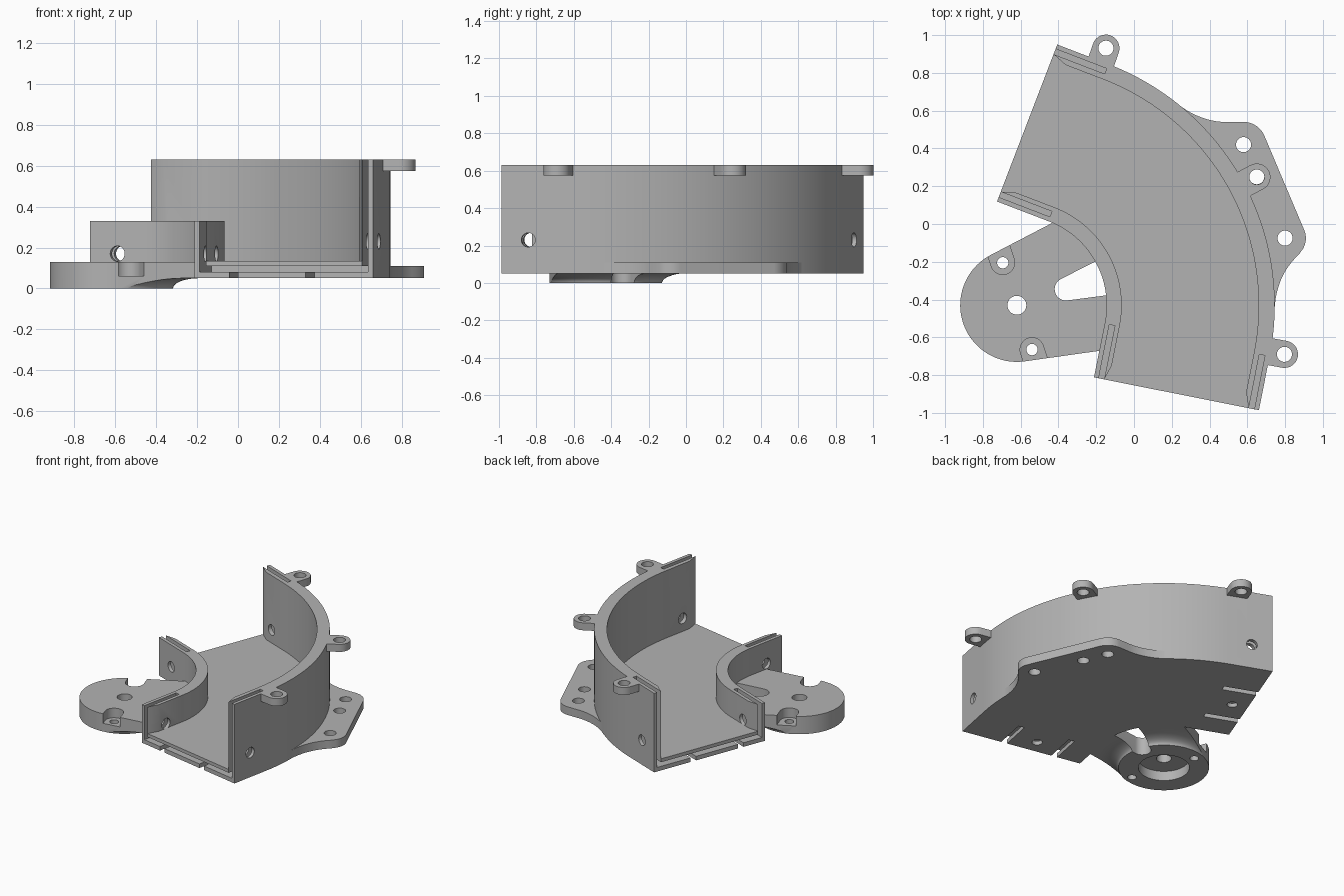
import bpy, bmesh, math
from mathutils import Vector, Matrix

if "Cube" in bpy.data.objects:
    bpy.data.objects.remove(bpy.data.objects["Cube"])

C = Vector((-0.62, -0.43))            # common centre of the bend and the pivot boss
A0, A1, EXT = 69.0, -11.25, 0.295     # end angles and straight run past each end
R = (0.475, 0.555, 1.28, 1.365)       # inner wall and outer wall radii

grey = bpy.data.materials.new("grey_plastic")
grey.diffuse_color = (0.45, 0.45, 0.45, 1)
grey.use_nodes = True
grey.node_tree.nodes["Principled BSDF"].inputs["Base Color"].default_value = grey.diffuse_color


def unit(deg):
    return Vector((math.cos(math.radians(deg)), math.sin(math.radians(deg))))


def arc(c, r, a, b, n=16):
    return [Vector(c) + r * unit(a + (b - a) * i / n) for i in range(n + 1)]


def bezier(p, q, s, n=12):
    p, q, s = Vector(p), Vector(q), Vector(s)
    return [p * (1 - t) ** 2 + q * 2 * t * (1 - t) + s * t * t
            for t in (i / n for i in range(n + 1))]


def at(end, r, d):
    """Point at radius r, a distance d in from the chosen end."""
    ang, sign = (A0, 1) if end == 0 else (A1, -1)
    u = unit(ang)
    return C + u * r + Vector((-u.y, u.x)) * sign * (EXT - d)


def finish(bm, name):
    bmesh.ops.recalc_face_normals(bm, faces=bm.faces)
    me = bpy.data.meshes.new(name)
    bm.to_mesh(me)
    bm.free()
    ob = bpy.data.objects.new(name, me)
    bpy.context.collection.objects.link(ob)
    me.materials.append(grey)
    return ob


def prism(name, pts, z0, z1):
    bm = bmesh.new()
    lo = [bm.verts.new((p[0], p[1], z0)) for p in pts]
    hi = [bm.verts.new((p[0], p[1], z1)) for p in pts]
    bm.faces.new(lo)
    bm.faces.new(hi)
    for i in range(len(pts)):
        j = (i + 1) % len(pts)
        bm.faces.new((lo[i], lo[j], hi[j], hi[i]))
    return finish(bm, name)


def lathe(name, profile, n=96):
    bm = bmesh.new()
    rings = [[bm.verts.new((*(C + r * unit(360 * i / n)), z)) for i in range(n)]
             for r, z in profile]
    for a, b in zip(rings, rings[1:]):
        for i in range(n):
            j = (i + 1) % n
            bm.faces.new((a[i], a[j], b[j], b[i]))
    bm.faces.new(rings[0])
    bm.faces.new(rings[-1])
    return finish(bm, name)


def disc(c, r, z0, z1, n=32):
    return prism("cutter", arc(c, r, 0, 360 * (n - 1) / n, n - 1), z0, z1)


def box(end, r0, r1, d0, d1, z0, z1):
    return prism("cutter", [at(end, r0, d0), at(end, r1, d0),
                            at(end, r1, d1), at(end, r0, d1)], z0, z1)


def capsule(c, ang, r, length):
    """U outline: round at c, running straight towards ang."""
    c, d = Vector(c), unit(ang) * length
    pts = arc(c, r, ang + 90, ang + 270)
    return pts + [pts[-1] + d, pts[0] + d]


def cross_hole(end, r, z, rad):
    bm = bmesh.new()
    u = unit(A0 if end == 0 else A1)
    p = at(end, r, 0.145)
    rot = Vector((u.x, u.y, 0)).to_track_quat('Z', 'Y').to_matrix().to_4x4()
    bmesh.ops.create_cone(bm, cap_ends=True, segments=32, radius1=rad, radius2=rad,
                          depth=0.3, matrix=Matrix.Translation((p.x, p.y, z)) @ rot)
    return finish(bm, "cutter")


def boolean(ob, cutters, op='DIFFERENCE'):
    bpy.context.view_layer.objects.active = ob
    for c in cutters:
        m = ob.modifiers.new("bool", 'BOOLEAN')
        m.operation, m.solver, m.object = op, 'EXACT', c
        bpy.ops.object.modifier_apply(modifier=m.name)
        bpy.data.objects.remove(c)


def channel(name, r0, r1, z0, z1):
    """Band following the bend, with a straight run at both ends."""
    outer = [at(0, r1, 0)] + arc(C, r1, A0, A1, 56) + [at(1, r1, 0)]
    inner = [at(1, r0, 0)] + arc(C, r0, A1, A0, 56) + [at(0, r0, 0)]
    return prism(name, outer + inner, z0, z1)


# Floor with a joint groove, spring slots and a screw hole at each end
floor = channel("floor", R[1], R[2], 0.05, 0.135)
for e in (0, 1):
    boolean(floor, [box(e, 0.4, 1.4, -0.05, 0.29, 0.08, 0.11)])
    for r in (0.67, 1.05):
        boolean(floor, [box(e, r - 0.022, r + 0.022, -0.05, 0.24, 0.0, 0.095)])
    boolean(floor, [disc(at(e, 0.86, 0.11), 0.035, 0.0, 0.095)])

# Walls with end grooves, chamfered lips and cross holes
walls = (("outer_wall", R[2], R[3], 0.63, (1.31, 1.34), (1.24, 1.31), R[2], 0.23),
         ("inner_wall", R[0], R[1], 0.33, (0.50, 0.53), (0.595, 0.53), R[1], 0.17))
for name, r0, r1, top, slot, lip, face, hz in walls:
    wall = channel(name, r0, r1, 0.05, top)
    for e in (0, 1):
        past = face + (lip[0] - face) * 0.5
        taper = [at(e, lip[1], -0.02), at(e, lip[1], 0), at(e, face, 0.08),
                 at(e, past, 0.10), at(e, past, -0.02)]
        side = (1.2, slot[1]) if name == "outer_wall" else (slot[0], 0.6)
        boolean(wall, [box(e, *slot, -0.05, 0.29, 0.08, 1.0),
                       box(e, *side, -0.05, 0.29, 0.08, 0.11),
                       prism("cutter", taper, 0.135, 1.0),
                       cross_hole(e, (r0 + r1) / 2, hz, 0.038)])

# Ears round the upper rim
for i, ang in enumerate((70.9, 28.1, -10.4)):
    c = C + unit(ang) * 1.44
    ear = prism(f"rim_ear_{i + 1}", capsule(c, ang + 180, 0.072, 0.09), 0.575, 0.63)
    boolean(ear, [disc(c, 0.04, 0.5, 0.7)])

# Mounting flange beside the floor
outline = (bezier((0.20, 0.66), (0.35, 0.53), (0.52, 0.54)) + arc((0.58, 0.42), 0.12, 90, 25)
           + arc((0.80, -0.075), 0.11, 25, -40)
           + bezier((0.87, -0.165), (0.755, -0.27), (0.744, -0.45))
           + arc(C, 1.345, -1, 53, 40))
flange = prism("mounting_flange", outline, 0.05, 0.11)
boolean(flange, [disc(c, 0.04, 0, 0.2)
                 for c in ((0.58, 0.42), (0.65, 0.25), (0.80, -0.075))])

# Pivot boss and its arm, flared underneath where the boss meets the arm
outline = (arc(C, 0.30, 118, 278, 48) + [Vector((-0.173, -0.67))]
           + arc(C, 0.482, A1, 66, 32))
boss = prism("pivot_arm", outline, 0.0, 0.13)
flare = [(0.432 - 0.13 * math.cos(a), 0.05 * math.sin(a))
         for a in (math.radians(90 * i / 8) for i in range(9))]
boolean(boss, [lathe("flare_form", flare + [(1.5, 0.05), (1.5, 0.2)])], 'INTERSECT')
window = arc((-0.36, -0.345), 0.06, 119, 277) + [Vector((-0.05, -0.365)), Vector((-0.1, -0.145))]
boolean(boss, [prism("cutter", window, -0.1, 0.3),
               disc(C, 0.17, -0.1, 0.07, 48), disc(C, 0.05, -0.1, 0.3)])
for c, ang in (((-0.695, -0.205), 108), ((-0.54, -0.665), -72)):
    boolean(boss, [prism("cutter", capsule(c, ang, 0.063, 0.2), 0.06, 0.3),
                   disc(c, 0.03, -0.1, 0.2)])

# Smooth curved faces, keep edges sharp
bpy.ops.object.select_all(action='DESELECT')
for ob in bpy.context.scene.objects:
    ob.select_set(True)
    bpy.context.view_layer.objects.active = ob
bpy.ops.object.shade_smooth_by_angle(angle=math.radians(30))
